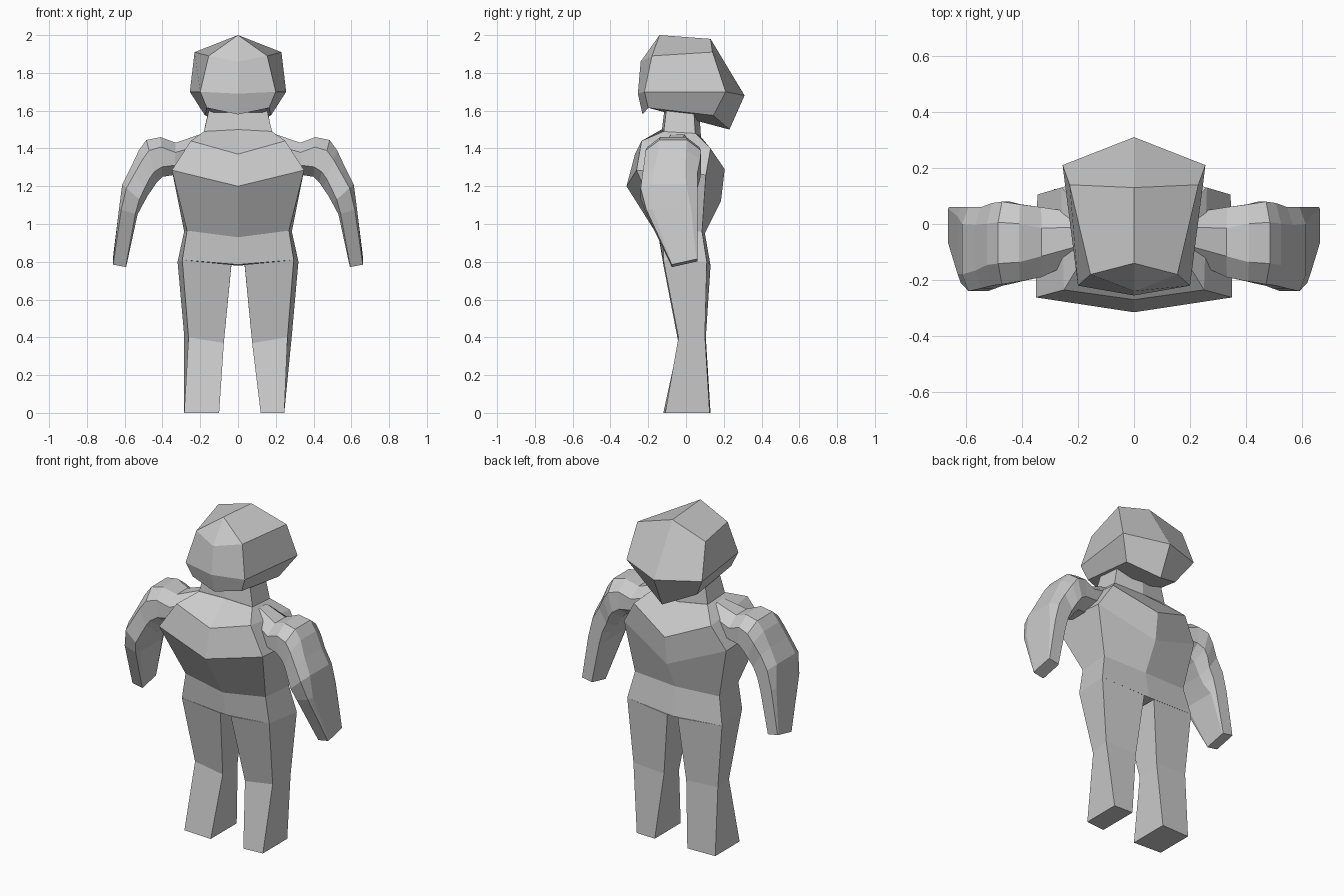
import bpy, bmesh
from mathutils import Vector

if "Cube" in bpy.data.objects:
    bpy.data.objects.remove(bpy.data.objects["Cube"])

grey = bpy.data.materials.new("plain_grey")
grey.diffuse_color = (0.6, 0.6, 0.6, 1)
grey.use_nodes = True
grey.node_tree.nodes["Principled BSDF"].inputs["Base Color"].default_value = grey.diffuse_color


def loft(name, rings, tip=None):
    """Skin a list of equal rings, closing the ends; tip is an optional pair of roof points."""
    bm = bmesh.new()
    rows = [[bm.verts.new(p) for p in r] for r in rings]
    n = len(rows[0])
    for a, b in zip(rows, rows[1:]):
        for i in range(n):
            j = (i + 1) % n
            bm.faces.new((a[i], a[j], b[j], b[i]))
    bm.faces.new(rows[-1])
    if tip:
        # roof: front peak with two facets, and two side slopes
        peak = bm.verts.new(tip)
        fc, fr, br, bc, bl, fl = rows[0]
        for f in ((peak, fr, fc), (peak, fc, fl), (peak, bc, br, fr), (peak, fl, bl, bc)):
            bm.faces.new(f)
    else:
        bm.faces.new(rows[0][::-1])
    bmesh.ops.recalc_face_normals(bm, faces=bm.faces)
    me = bpy.data.meshes.new(name)
    bm.to_mesh(me)
    bm.free()
    me.materials.append(grey)
    ob = bpy.data.objects.new(name, me)
    bpy.context.collection.objects.link(ob)
    return ob


def body_ring(front, front_side, back_side, back):
    """Symmetric six-point ring from centre (y, z) and side (x, y, z) points."""
    def flip(p):
        return (-p[0], p[1], p[2])
    return [(0, *front), front_side, back_side, (0, *back), flip(back_side), flip(front_side)]


# head: brow, cheek and jaw rings under a ridged crown
loft("head", [
    body_ring((-.24, 1.86), (.155, -.18, 1.89), (.23, .14, 1.91), (.13, 1.98)),
    body_ring((-.255, 1.69), (.20, -.22, 1.70), (.255, .21, 1.70), (.31, 1.68)),
    body_ring((-.23, 1.58), (.165, -.20, 1.615), (.175, .145, 1.575), (.23, 1.50)),
], tip=(0, -.14, 2.0))

# neck
loft("neck", [
    body_ring((-.11, 1.64), (.145, -.10, 1.64), (.15, .04, 1.63), (.07, 1.60)),
    body_ring((-.13, 1.48), (.185, -.12, 1.47), (.185, .05, 1.46), (.08, 1.45)),
])

# torso: neck base, collar, chest, waist, hips
loft("torso", [
    body_ring((-.13, 1.50), (.18, -.12, 1.49), (.18, .05, 1.48), (.08, 1.46)),
    body_ring((-.27, 1.37), (.25, -.235, 1.44), (.26, .13, 1.40), (.205, 1.29)),
    body_ring((-.315, 1.20), (.35, -.262, 1.285), (.345, .105, 1.26), (.185, 1.12)),
    body_ring((-.145, .93), (.27, -.12, .965), (.285, .085, .96), (.10, .95)),
    body_ring((-.12, .785), (.295, -.12, .81), (.32, .11, .80), (.13, .78)),
])

# legs: hip, knee and foot; the feet turn slightly to one side
for side, s, foot_in, foot_out in (("right", 1, .12, .245), ("left", -1, .10, .285)):
    rings = [
        [(.035, -.12, .785), (.295, -.12, .81), (.32, .11, .80), (.035, .13, .78)],
        [(.075, -.04, .37), (.262, -.04, .40), (.285, .10, .41), (.075, .105, .40)],
        [(foot_in, -.12, 0), (foot_out, -.11, 0), (foot_out, .125, 0), (foot_in, .13, 0)],
    ]
    loft(side + "_leg", [[(s * x, y, z) for x, y, z in r] for r in rings])

# arm sections: inner (x, z), outer (x, z), front y, back y, corner cut
ARM = [
    ((.20, 1.28), (.20, 1.475), -.13, .04, .3),
    ((.335, 1.26), (.33, 1.43), -.19, .06, .3),
    ((.40, 1.25), (.41, 1.46), -.205, .07, .25),
    ((.43, 1.22), (.485, 1.445), -.215, .08, .25),
    ((.45, 1.19), (.525, 1.39), -.22, .075, .25),
    ((.475, 1.155), (.567, 1.30), -.23, .06, .22),
    ((.50, 1.11), (.613, 1.21), -.24, .06, .2),
    ((.532, 1.05), (.63, 1.08), -.21, .06, .12),
    ((.592, .772), (.663, .785), -.075, .06, .04),
]


def arm_ring(s, inner, outer, yf, yb, cut, drop):
    a, b = Vector((inner[0], 0, inner[1])), Vector((outer[0], 0, outer[1]))
    ring = []
    for u, v in ((cut, 0), (1 - cut, 0), (1, cut), (1, 1 - cut),
                 (1 - cut, 1), (cut, 1), (0, 1 - cut), (0, cut)):
        p = a.lerp(b, u)
        ring.append((s * p.x, yf + (yb - yf) * v, p.z + drop * v))
    return ring


# arms: rounded shoulder, elbow and tapering forearm
for side, s in (("right", 1), ("left", -1)):
    loft(side + "_arm", [arm_ring(s, *sec, .03 if i == len(ARM) - 1 else 0)
                         for i, sec in enumerate(ARM)])
